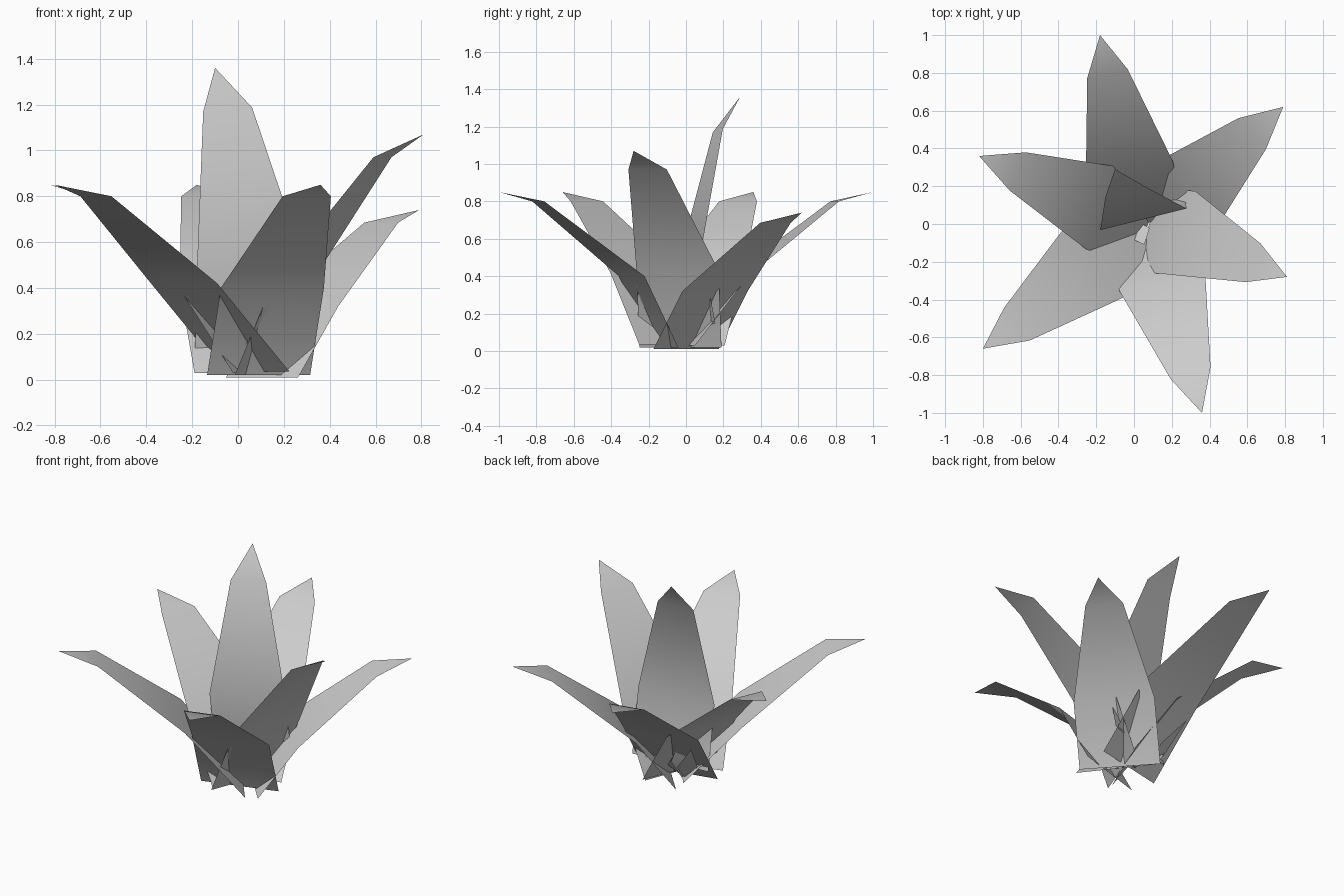
import bpy
from math import radians, sin, cos
from mathutils import Vector

cube = bpy.data.objects.get("Cube")
if cube:
    bpy.data.objects.remove(cube)

grey = bpy.data.materials.new("leaf_grey")
grey.use_nodes = True
colour = (0.6, 0.6, 0.6, 1)
grey.diffuse_color = colour
grey.node_tree.nodes["Principled BSDF"].inputs["Base Color"].default_value = colour


def blade(name, yaw, centres, halves, tilt=0):
    """Thin sheet along a line of centres, widened to both sides of its heading."""
    across = Vector((-sin(radians(yaw)), cos(radians(yaw)), tilt))
    verts, rows, faces = [], [], []
    for centre, half in zip(centres, halves):
        row = []
        for side in ((-1, 1) if half else (0,)):
            row.append(len(verts))
            verts.append(Vector(centre) + across * side * half)
        rows.append(row)
    for low, high in zip(rows, rows[1:]):
        faces.append(low + high[::-1])
    mesh = bpy.data.meshes.new(name)
    mesh.from_pydata(verts, [], faces)
    mesh.materials.append(grey)
    for face in mesh.polygons:
        face.use_smooth = True
    obj = bpy.data.objects.new(name, mesh)
    bpy.context.collection.objects.link(obj)


def leaf(name, yaw, foot, bend, shoulder, tip, tilt=0):
    blade(name, yaw, (foot, bend, shoulder, tip), (.235, .235, .11, 0), tilt)


def shoot(name, yaw, foot, tip):
    """Small kite that bows outward in the middle."""
    foot, tip = Vector(foot), Vector(tip)
    middle = foot.lerp(tip, .4) + Vector((cos(radians(yaw)), sin(radians(yaw)), 0)) * .015
    blade(name, yaw, (foot, middle, tip), (0, .06, 0))


# Outer ring of six leaves
leaf("back_leaf", 102, (.04, 0, .03), (-.025, .285, .4), (-.14, .795, .8), (-.18, 1, .85))
leaf("back_left_leaf", 42, (.105, 0, .01), (.28, .155, .32), (.625, .478, .685), (.79, .62, .74))
leaf("left_leaf", -21, (.07, -.03, .02), (.24, -.045, .43), (.63, -.205, .97), (.81, -.28, 1.07))
leaf("front_leaf", -73, (.09, -.11, .02), (.15, -.29, .4), (.3, -.79, .8), (.36, -1, .85))
leaf("right_leaf", 157, (.07, -.01, .03), (-.165, .085, .4), (-.615, .278, .8), (-.82, .36, .85))
leaf("front_right_leaf", 218, (.08, -.065, .035), (-.235, -.22, .42), (-.62, -.53, .8), (-.8, -.66, .85))

# Tall upright leaf in the middle
leaf("centre_leaf", 104, (.04, .1, .13), (.05, .025, .525), (-.045, .17, 1.178), (-.1, .29, 1.36), -.08)

# Short shoots at the heart
shoot("shoot_back", 115, (-.02, .07, .04), (-.08, .16, .35))
shoot("shoot_front", -60, (.03, -.1, .04), (.15, -.27, .36))
shoot("shoot_side", 130, (-.03, .06, .04), (-.2, .235, .33))
shoot("shoot_low", -65, (0, .02, .03), (.055, -.11, .17))
shoot("shoot_inner", 110, (.03, .02, .03), (-.04, .15, .245))
